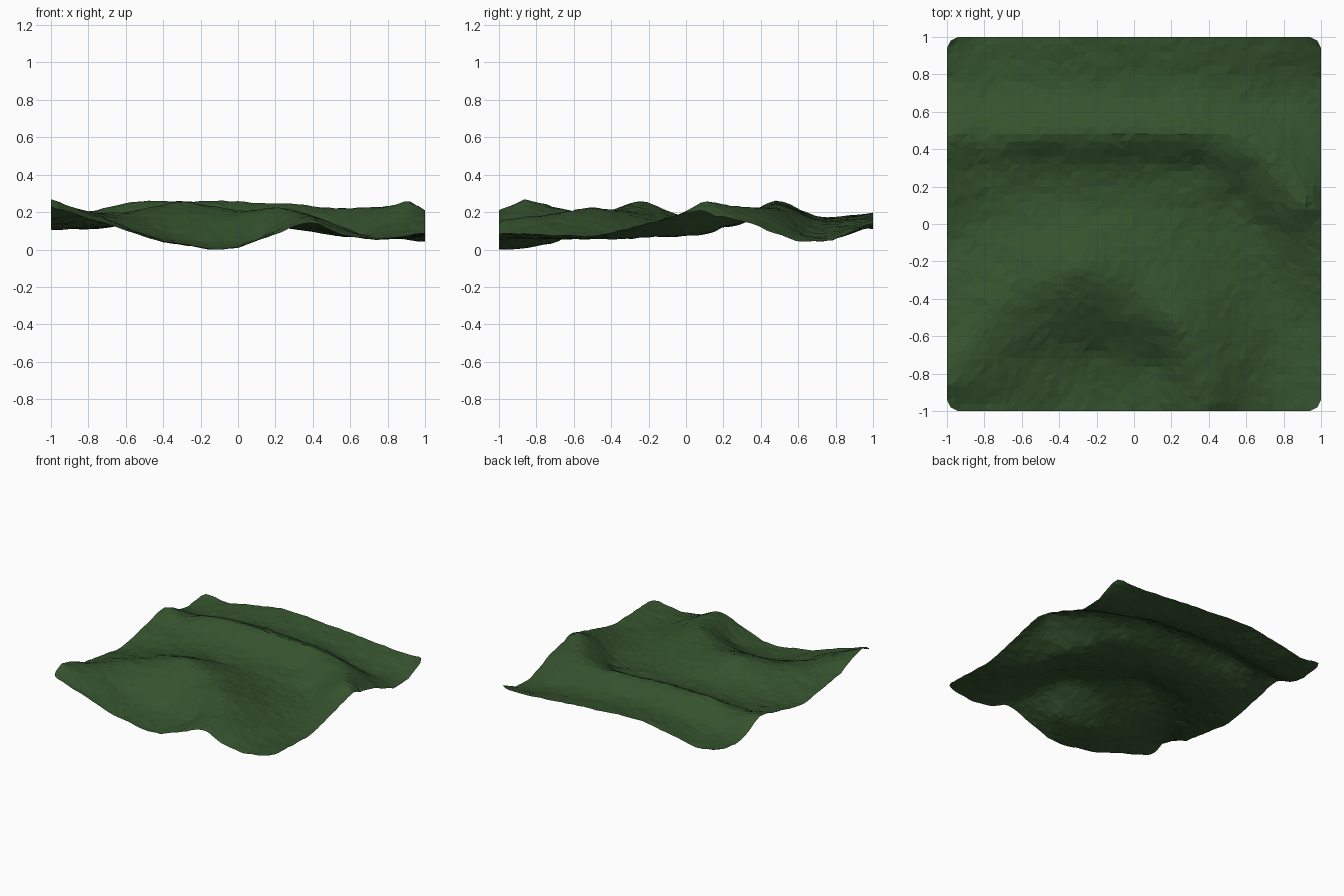
import bpy, bmesh, random
from math import hypot
from mathutils import Vector, noise

old = bpy.data.objects.get("Cube")
if old:
    bpy.data.objects.remove(old, do_unlink=True)
random.seed(4)

# Contour lines of the land: borders, crests and hollows as (x, y, height)
front_border = [(-1, -1, .23), (-.8, -1, .17), (-.6, -1, .11), (-.4, -1, .05), (-.13, -1, .01),
                (0, -1, .02), (.2, -1, .09), (.41, -1, .17), (.55, -1, .09), (.75, -1, .06), (1, -1, .1)]
right_border = [(1, -.8, .09), (1, -.5, .08), (1, -.25, .14), (1, .02, .21),
                (1, .3, .16), (1, .62, .05), (1, .8, .06), (1, 1, .15)]
back_border = [(.75, 1, .14), (.1, 1, .19), (-.3, 1, .21), (-.6, 1, .16), (-.8, 1, .12), (-1, 1, .15)]
left_border = [(-1, .8, .12), (-1, .65, .15), (-1, .48, .24), (-1, .2, .17),
               (-1, -.1, .11), (-1, -.6, .18), (-1, -.88, .275)]
bowl_crest = [(-1, -.8, .26), (-.85, -.58, .21), (-.62, -.36, .205), (-.3, -.23, .27),
              (.02, -.33, .215), (.22, -.53, .235), (.36, -.77, .19), (.41, -.97, .17)]
back_crest = [(-.97, .48, .24), (-.8, .48, .21), (-.55, .48, .27), (0, .48, .27),
              (.5, .48, .235), (.7, .4, .23), (.85, .22, .25), (.93, .1, .275)]
bowl_floor = [(-.5, -.7, .1), (-.2, -.7, .045), (.1, -.75, .065)]
back_valley = [(-.8, .68, .13), (-.3, .68, .19), (.3, .68, .16), (.75, .66, .08)]
middle_terrace = [(-.85, 0, .12), (-.35, .05, .16), (.1, .1, .14), (.55, .15, .1)]
terrace_step = [(-.8, .32, .17), (-.2, .32, .185), (.35, .32, .155)]
right_hollow = [(.65, 0, .085), (.72, -.4, .065), (.75, -.75, .065)]
CRESTS = [bowl_crest, back_crest]
LINES = CRESTS + [front_border, right_border, back_border, left_border, bowl_floor,
                  back_valley, middle_terrace, terrace_step, right_hollow]


def resample(line, step):
    """Points spread evenly along a polyline."""
    points = [Vector(line[0])]
    for a, b in zip(line, line[1:]):
        a, b = Vector(a), Vector(b)
        count = max(1, round((b - a).length / step))
        points += [a.lerp(b, i / count) for i in range(1, count + 1)]
    return points


def solve(matrix, values):
    """Gaussian elimination with pivoting."""
    rows = [row + [v] for row, v in zip(matrix, values)]
    n = len(rows)
    for i in range(n):
        p = max(range(i, n), key=lambda r: abs(rows[r][i]))
        rows[i], rows[p] = rows[p], rows[i]
        for r in range(i + 1, n):
            f = rows[r][i] / rows[i][i]
            if f:
                rows[r] = [u - f * v for u, v in zip(rows[r], rows[i])]
    result = [0] * n
    for i in reversed(range(n)):
        tail = sum(rows[i][j] * result[j] for j in range(i + 1, n))
        result[i] = (rows[i][n] - tail) / rows[i][i]
    return result


# Fit a surface through all contour points, densest along the crests
anchors = []
for line in LINES:
    for p in resample(line, .07 if line in CRESTS else .14):
        if all(hypot(p.x - q.x, p.y - q.y) > .05 for q in anchors):
            anchors.append(p)
kernel = [[hypot(p.x - q.x, p.y - q.y) for q in anchors] for p in anchors]
weights = solve(kernel, [p.z for p in anchors])


def height(x, y):
    base = sum(w * hypot(x - p.x, y - p.y) for w, p in zip(weights, anchors))
    rough = noise.noise(Vector((x * 5, y * 9, 1))) * .006
    return base + rough + random.uniform(-.003, .003)


# Terrain sheet: jittered grid, snapped to the crest lines, with faceted triangles
crest_points = [p for line in CRESTS for p in resample(line, .01)]
bm = bmesh.new()
SEGMENTS = 50
bmesh.ops.create_grid(bm, x_segments=SEGMENTS, y_segments=SEGMENTS, size=1)
for v in bm.verts:
    x, y = v.co.x, v.co.y
    if max(abs(x), abs(y)) < .99:
        near = min(crest_points, key=lambda p: hypot(p.x - x, p.y - y))
        if hypot(near.x - x, near.y - y) < .02:
            x, y = near.x, near.y
        else:
            x += random.uniform(-.01, .01)
            y += random.uniform(-.006, .006)
    z = height(x, y)
    v.co = (x * (1 - .02 * abs(y) ** 90), y * (1 - .02 * abs(x) ** 90), z)
lowest = min(v.co.z for v in bm.verts)
bmesh.ops.translate(bm, verts=bm.verts, vec=(0, 0, -lowest))
bmesh.ops.triangulate(bm, faces=bm.faces, quad_method='SHORT_EDGE')
mesh = bpy.data.meshes.new("terrain")
bm.to_mesh(mesh)
bm.free()
terrain = bpy.data.objects.new("terrain", mesh)
bpy.context.collection.objects.link(terrain)

# Grass colour
grass = bpy.data.materials.new("grass_green")
grass.use_nodes = True
colour = (.036, .085, .027, 1)
grass.diffuse_color = colour
grass.node_tree.nodes["Principled BSDF"].inputs["Base Color"].default_value = colour
mesh.materials.append(grass)
